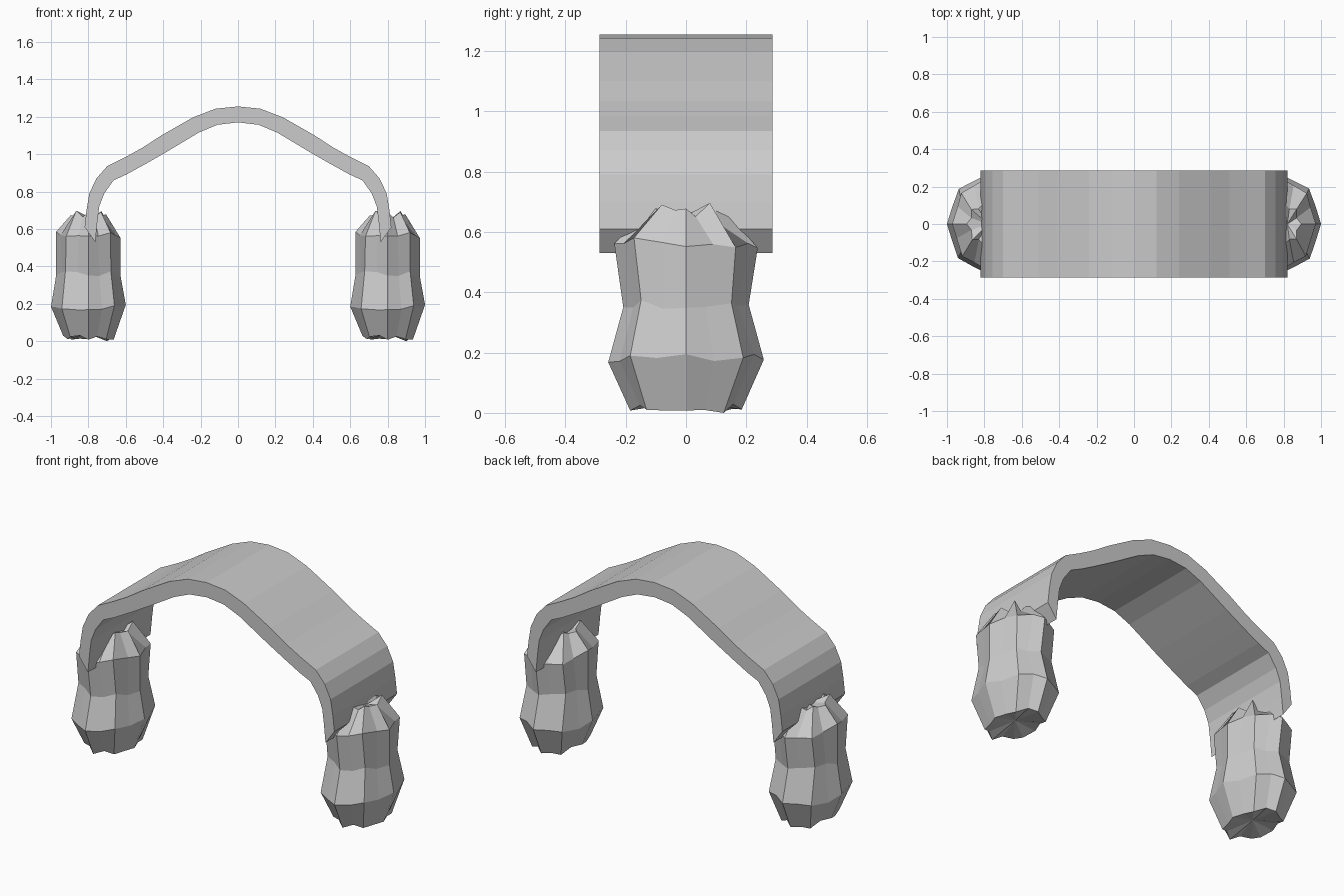
import bpy, bmesh, math, random

if "Cube" in bpy.data.objects:
    bpy.data.objects.remove(bpy.data.objects["Cube"])


def make_object(name, bm):
    bmesh.ops.recalc_face_normals(bm, faces=bm.faces[:])
    mesh = bpy.data.meshes.new(name)
    bm.to_mesh(mesh)
    bm.free()
    obj = bpy.data.objects.new(name, mesh)
    bpy.context.collection.objects.link(obj)
    return obj


# Headband: matching outer and inner half profiles (x, z), mirrored and swept along y
OUTER = [(0, 1.255), (0.12, 1.243), (0.24, 1.197), (0.41, 1.10), (0.51, 1.035), (0.60, 0.985),
         (0.70, 0.935), (0.757, 0.87), (0.795, 0.79), (0.81, 0.70), (0.82, 0.61)]
INNER = [(0, 1.17), (0.11, 1.157), (0.21, 1.115), (0.385, 1.01), (0.49, 0.95), (0.595, 0.892),
         (0.665, 0.86), (0.715, 0.79), (0.742, 0.72), (0.752, 0.64), (0.763, 0.53)]
HALF_WIDTH = 0.287


def full(half):
    return [(-x, z) for x, z in reversed(half[1:])] + half


bm = bmesh.new()
rows = []
for (ox, oz), (ix, iz) in zip(full(OUTER), full(INNER)):
    section = [(ox, -HALF_WIDTH, oz), (ox, HALF_WIDTH, oz),
               (ix, HALF_WIDTH, iz), (ix, -HALF_WIDTH, iz)]
    rows.append([bm.verts.new(p) for p in section])
for a, b in zip(rows, rows[1:]):
    for i in range(4):
        j = (i + 1) % 4
        bm.faces.new((a[i], a[j], b[j], b[i]))
bm.faces.new(rows[0])
bm.faces.new(rows[-1])
make_object("headband", bm)

# Fluffy ear muffs: faceted, ridged lofts (half x, half y, z, ridge depth, height jitter)
SIDES = 16
RINGS = [(0.135, 0.185, 0.02, 0.10, 0.015), (0.20, 0.258, 0.18, 0.07, 0.02),
         (0.172, 0.208, 0.36, 0.09, 0.015), (0.172, 0.238, 0.565, 0.08, 0.02),
         (0.095, 0.115, 0.685, 0.22, 0.015)]


def ear_muff(name, cx):
    rng = random.Random(4)
    bm = bmesh.new()
    rings = []
    for k, (rx, ry, z, depth, jitter) in enumerate(RINGS):
        ring = []
        for i in range(SIDES):
            a = 2 * math.pi * i / SIDES + rng.uniform(-0.05, 0.05) * (i % 4 != 0)
            r = 1 - depth * (i % 2)
            h = z + rng.uniform(-jitter, jitter)
            if k == len(RINGS) - 1:
                h -= 0.025 * (i % 2)
            ring.append(bm.verts.new((cx + rx * r * math.cos(a), ry * r * math.sin(a), max(h, 0.0))))
        rings.append(ring)
    rings[0][2].co.z = 0.0
    bottom = bm.verts.new((cx, 0, 0.04))
    top = bm.verts.new((cx + 0.02, 0, 0.655))
    for i in range(SIDES):
        j = (i + 1) % SIDES
        for lo, hi in zip(rings, rings[1:]):
            bm.faces.new((lo[i], lo[j], hi[j], hi[i]))
        bm.faces.new((bottom, rings[0][j], rings[0][i]))
        bm.faces.new((top, rings[-1][i], rings[-1][j]))
    return make_object(name, bm)


ear_muff("left_ear_muff", -0.8)
ear_muff("right_ear_muff", 0.8)
